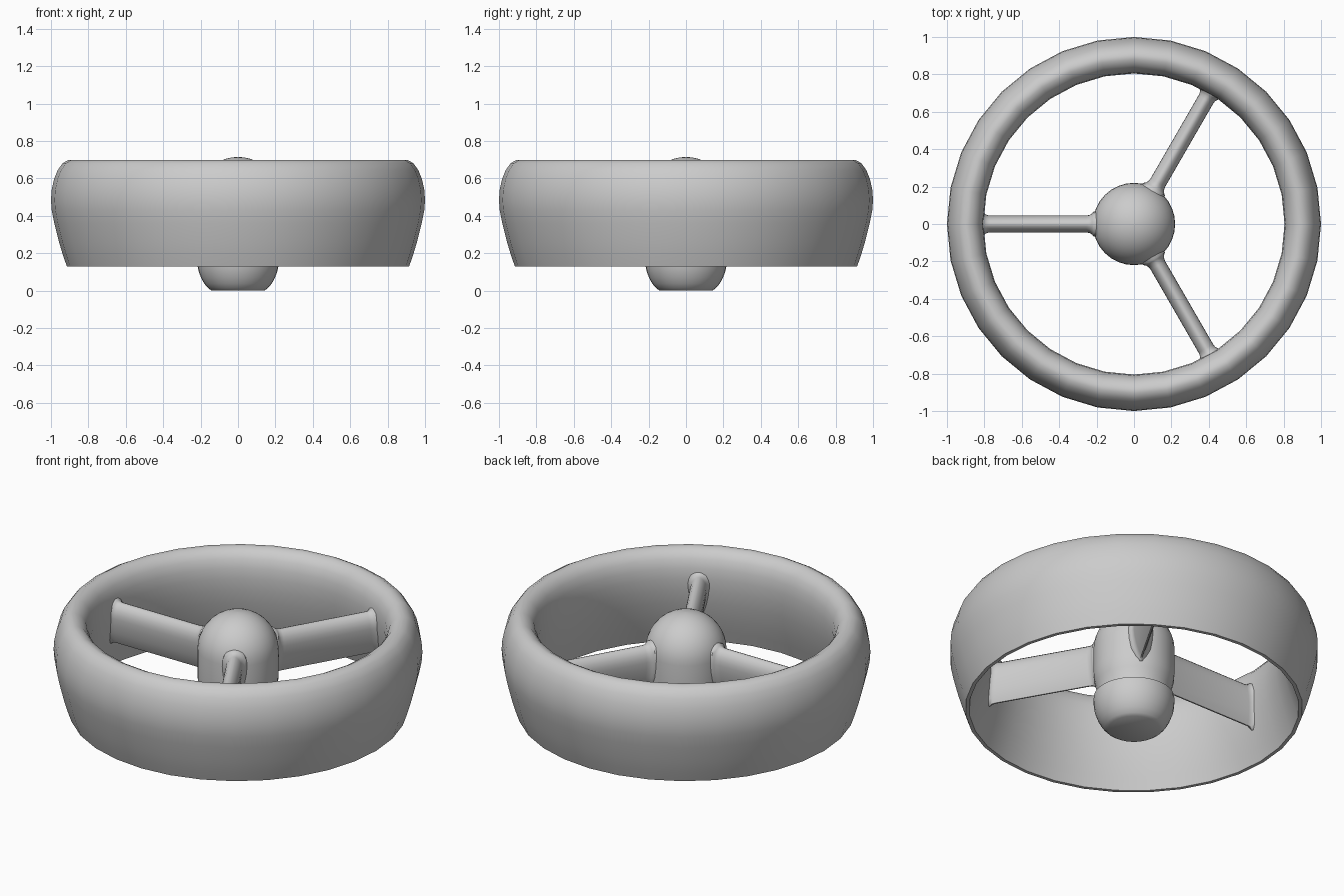
import bpy, bmesh, math

if "Cube" in bpy.data.objects:
    bpy.data.objects.remove(bpy.data.objects["Cube"])


def finish(name, bm, angle):
    bmesh.ops.recalc_face_normals(bm, faces=bm.faces)
    me = bpy.data.meshes.new(name)
    bm.to_mesh(me)
    bm.free()
    ob = bpy.data.objects.new(name, me)
    bpy.context.collection.objects.link(ob)
    bpy.ops.object.select_all(action='DESELECT')
    ob.select_set(True)
    bpy.context.view_layer.objects.active = ob
    bpy.ops.object.shade_smooth_by_angle(angle=math.radians(angle))
    return ob


def skin(bm, rings, loop):
    # Bridge consecutive vertex rings; optionally join last to first
    for i in range(len(rings) if loop else len(rings) - 1):
        a, b = rings[i], rings[(i + 1) % len(rings)]
        n = len(a)
        for j in range(n):
            k = (j + 1) % n
            bm.faces.new((a[j], a[k], b[k], b[j]))


def lathe(name, profile, steps=32, loop=False, angle=40):
    bm = bmesh.new()
    rings = [[bm.verts.new((r * math.cos(math.tau * j / steps),
                            r * math.sin(math.tau * j / steps), z))
              for j in range(steps)] for r, z in profile]
    skin(bm, rings, loop)
    if not loop:
        bm.faces.new(rings[0])
        bm.faces.new(rings[-1])
    return finish(name, bm, angle)


# Airfoil-section duct, thin at its lower edge
lathe("duct_ring", [
    (.915, .13), (.936, .19), (.957, .26), (.982, .36), (.996, .43), (1, .485),
    (.996, .54), (.984, .595), (.964, .645), (.937, .682), (.905, .70),
    (.88, .698), (.85, .682), (.826, .65), (.81, .60), (.805, .54),
    (.808, .47), (.82, .39), (.846, .28), (.872, .20), (.895, .13)], loop=True)

# Hub body: domed top, straight sides, rounded lower edge
R = .22
dome = [(R * math.cos(t * math.pi / 20), .495 + R * math.sin(t * math.pi / 20))
        for t in range(10)]
lathe("hub_body", [(.198, .19), (.201, .24), (.21, .275), (.218, .31), (R, .35)]
      + dome + [(.004, .715)])

# Tail cup below the seam
lathe("hub_tail", [(.14, 0), (.158, .012), (.18, .037), (.198, .07), (.211, .105),
                   (.218, .14), (.22, .175), (.218, .20), (.19, .205)])

# Streamlined strut section: (half width, height), round on top and thin below
half = [(.012, .562), (.026, .55), (.038, .53), (.044, .505), (.045, .48),
        (.041, .44), (.031, .39), (.017, .345), (.004, .318)]
section = [(0, .566)] + half + [(-y, z) for y, z in reversed(half)]


def strut(name, heading):
    bm = bmesh.new()
    c, s = math.cos(heading), math.sin(heading)
    rings = []
    # Distance along the strut and outward flare of the blended ends
    for x, flare in [(.17, .024), (.215, .022), (.224, .011), (.238, .003), (.255, 0),
                     (.768, 0), (.785, .003), (.797, .01), (.806, .02), (.84, .022)]:
        ring = []
        for y, z in section:
            d = x + (max(0, .5 - z) * .18 if x > .5 else 0)
            y += flare * max(-1, min(1, y / .03))
            z += flare * .7 * max(-1, min(1, (z - .45) / .1))
            ring.append(bm.verts.new((c * d - s * y, s * d + c * y, z)))
        rings.append(ring)
    skin(bm, rings, False)
    bm.faces.new(rings[0])
    bm.faces.new(rings[-1])
    finish(name, bm, 50)


# Three struts joining hub and duct
for i in range(3):
    strut(f"strut_{i + 1}", math.radians(60 + 120 * i))
